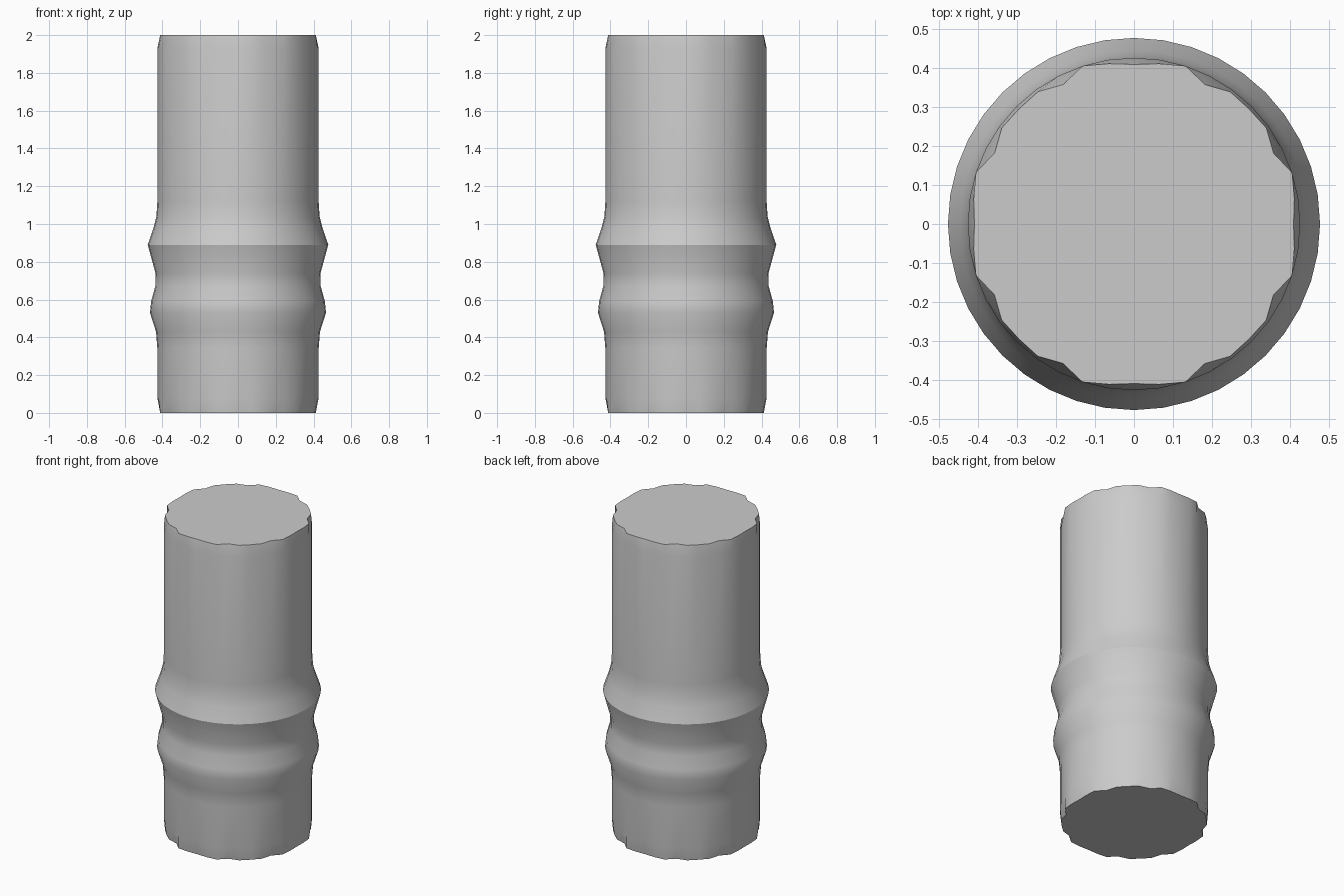
import bpy, bmesh, math

cube = bpy.data.objects.get("Cube")
if cube:
    bpy.data.objects.remove(cube)

SEGMENTS = 40
RADIUS = 0.427

# Radii of one rim quarter, with chipped notches either side of the diagonal
RIM = [0.41, 0.417, 0.427, 0.402, 0.42, 0.418, 0.42, 0.402, 0.427, 0.417]

# Wall outline (radius, height) with a rounded bead below a sharp collar
WALL = [(RADIUS, 0.08), (RADIUS, 0.34), (0.434, 0.43), (0.466, 0.53),
        (0.46, 0.59), (0.438, 0.67), (0.437, 0.74), (0.478, 0.89),
        (0.447, 0.98), (0.432, 1.04), (RADIUS, 1.12), (RADIUS, 1.93)]


def make_material(name, value):
    mat = bpy.data.materials.new(name)
    mat.use_nodes = True
    colour = (value, value, value, 1)
    mat.diffuse_color = colour
    mat.node_tree.nodes["Principled BSDF"].inputs["Base Color"].default_value = colour
    return mat


def add_ring(bm, radii, z):
    ring = []
    for i in range(SEGMENTS):
        a = math.tau * i / SEGMENTS
        r = radii[i % len(radii)]
        ring.append(bm.verts.new((r * math.cos(a), r * math.sin(a), z)))
    return ring


# Ribbed sleeve: chipped bottom rim, wall, chipped top rim
bm = bmesh.new()
rings = [add_ring(bm, RIM, 0)]
rings += [add_ring(bm, [r], z) for r, z in WALL]
rings.append(add_ring(bm, RIM, 2))
for low, high in zip(rings, rings[1:]):
    for i in range(SEGMENTS):
        j = (i + 1) % SEGMENTS
        bm.faces.new((low[i], low[j], high[j], high[i]))

# Flat end caps
bm.faces.new(rings[0][::-1])
bm.faces.new(rings[-1])

mesh = bpy.data.meshes.new("ribbed_sleeve")
bm.to_mesh(mesh)
bm.free()
mesh.materials.append(make_material("plain grey", 0.6))
sleeve = bpy.data.objects.new("ribbed_sleeve", mesh)
bpy.context.collection.objects.link(sleeve)

# Smooth walls with crisp rims and collar edge
bpy.ops.object.select_all(action='DESELECT')
sleeve.select_set(True)
bpy.context.view_layer.objects.active = sleeve
bpy.ops.object.shade_smooth_by_angle(angle=math.radians(30))
